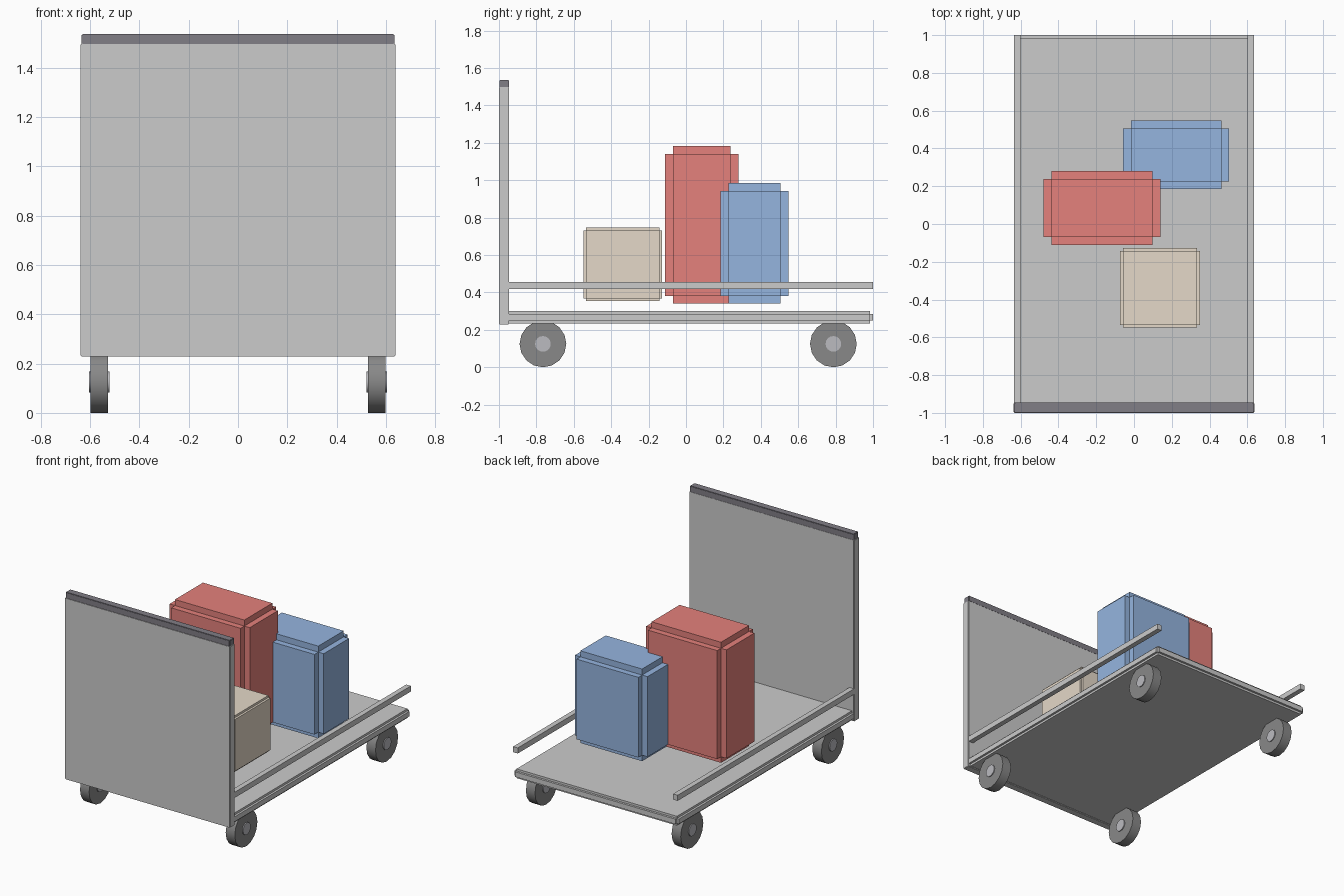
import bpy, bmesh, math
from mathutils import Matrix, Vector

if "Cube" in bpy.data.objects:
    bpy.data.objects.remove(bpy.data.objects["Cube"])


def material(name, rgb):
    m = bpy.data.materials.new(name)
    m.diffuse_color = (*rgb, 1)
    m.use_nodes = True
    m.node_tree.nodes["Principled BSDF"].inputs["Base Color"].default_value = m.diffuse_color
    return m


RED = material("red", (0.78, 0.22, 0.2))
BLUE = material("blue", (0.3, 0.46, 0.74))
TAN = material("cardboard", (0.78, 0.69, 0.58))
DARK = material("dark_trim", (0.22, 0.21, 0.24))
RUBBER = material("rubber", (0.25, 0.25, 0.25))
HUB = material("hub_grey", (0.5, 0.5, 0.53))


def finish(name, bm, mat):
    mesh = bpy.data.meshes.new(name)
    bm.to_mesh(mesh)
    bm.free()
    if mat:
        mesh.materials.append(mat)
    ob = bpy.data.objects.new(name, mesh)
    bpy.context.collection.objects.link(ob)
    return ob


def box(name, lo, hi, inset=0, mat=None):
    """Box from corner to corner; an inset gives three crossed boxes with stepped edges."""
    bm = bmesh.new()
    lo, hi = Vector(lo), Vector(hi)
    for axis in range(3 if inset else 1):
        size = hi - lo
        for k in range(3):
            if inset and k != axis:
                size[k] -= 2 * inset
        bmesh.ops.create_cube(bm, size=1, matrix=Matrix.Translation((lo + hi) / 2) @ Matrix.Diagonal((*size, 1)))
    return finish(name, bm, mat)


def cylinder_x(name, centre, radius, width, mat):
    bm = bmesh.new()
    bmesh.ops.create_cone(bm, cap_ends=True, segments=16, radius1=radius, radius2=radius, depth=width,
                          matrix=Matrix.Translation(centre) @ Matrix.Rotation(math.pi / 2, 4, 'Y'))
    for f in bm.faces:
        f.smooth = len(f.verts) == 4
    for e in bm.edges:
        e.smooth = all(len(f.verts) == 4 for f in e.link_faces)
    return finish(name, bm, mat)


# Cart body
box("platform", (-0.635, -0.995, 0.235), (0.635, 1.0, 0.30), 0.015)
box("end_panel", (-0.638, -1.0, 0.228), (0.638, -0.946, 1.498), 0.004)
box("panel_handle", (-0.634, -0.998, 1.492), (0.634, -0.946, 1.536), 0.003, DARK)

# Side rails and wheels
for side, s in (("left", -1), ("right", 1)):
    x0, x1 = sorted((s * 0.60, s * 0.636))
    box(side + "_rail", (x0, -0.995, 0.418), (x1, 1.0, 0.457))
    for end, y in (("front", -0.765), ("rear", 0.788)):
        centre = (s * 0.563, y, 0.125)
        cylinder_x(f"{end}_{side}_wheel", centre, 0.125, 0.07, RUBBER)
        cylinder_x(f"{end}_{side}_hub", centre, 0.042, 0.083, HUB)

# Luggage
box("red_suitcase", (-0.48, -0.112, 0.34), (0.14, 0.281, 1.182), 0.042, RED)
box("blue_suitcase", (-0.057, 0.184, 0.34), (0.504, 0.548, 0.984), 0.042, BLUE)
box("cardboard_box", (-0.074, -0.549, 0.354), (0.349, -0.127, 0.746), 0.015, TAN)
